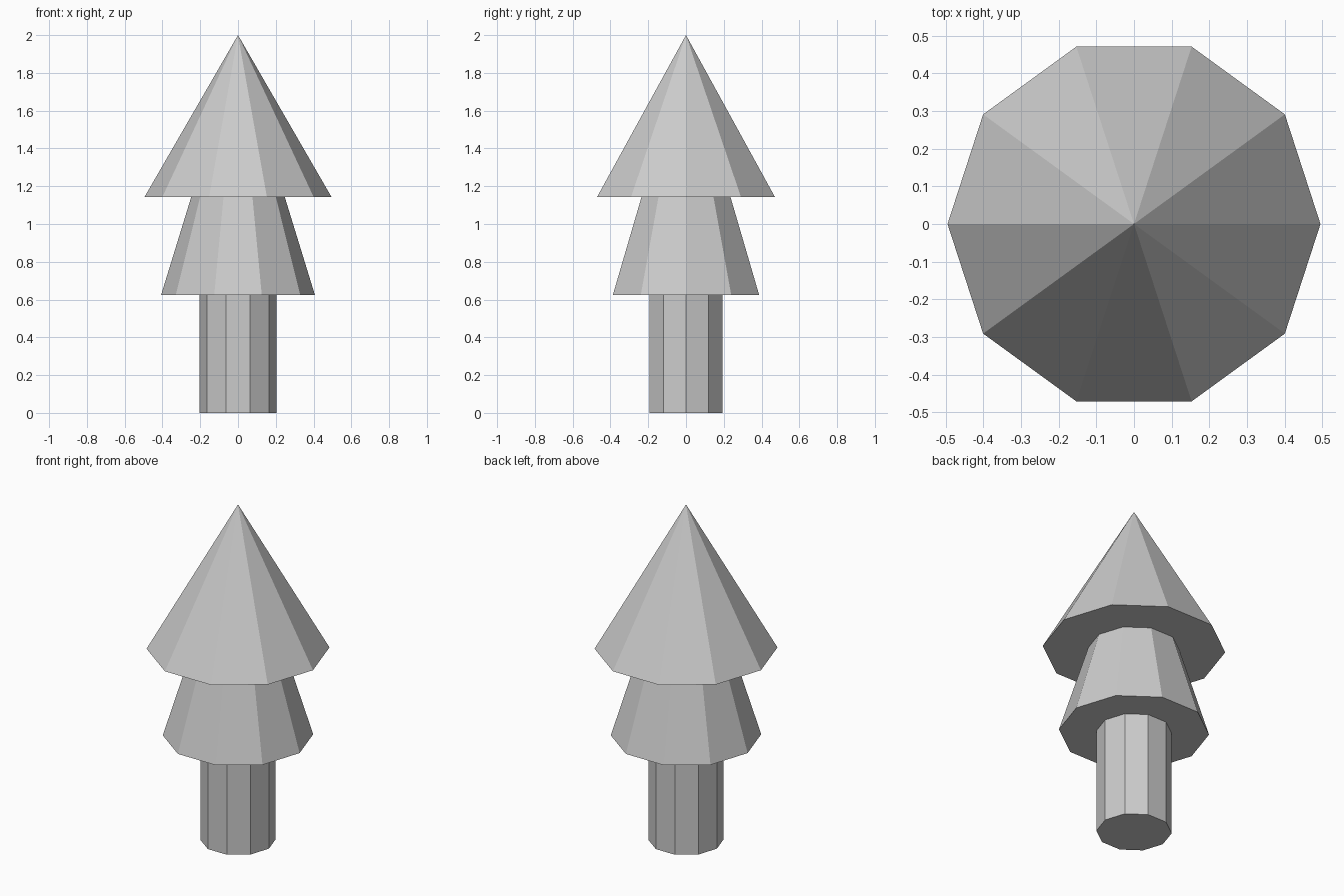
import bpy, math

if "Cube" in bpy.data.objects:
    bpy.data.objects.remove(bpy.data.objects["Cube"])

SIDES = 10


def tier(name, z0, z1, r0, r1):
    """Flat-shaded ten-sided cone section with corners on the x axis."""
    bpy.ops.mesh.primitive_cone_add(
        vertices=SIDES, radius1=r0, radius2=r1, depth=z1 - z0,
        location=(0, 0, (z0 + z1) / 2), rotation=(0, 0, math.pi / 2))
    obj = bpy.context.object
    obj.name = name
    bpy.ops.object.transform_apply(location=False, rotation=True, scale=False)
    return obj


# Trunk, tucked slightly into the foliage
tier("trunk", 0.0, 0.65, 0.204, 0.204)

# Lower foliage, running up a little inside the upper foliage
tier("lower_foliage", 0.625, 1.20, 0.407, 0.23)

# Pointed upper foliage
tier("upper_foliage", 1.143, 2.0, 0.495, 0.0)
